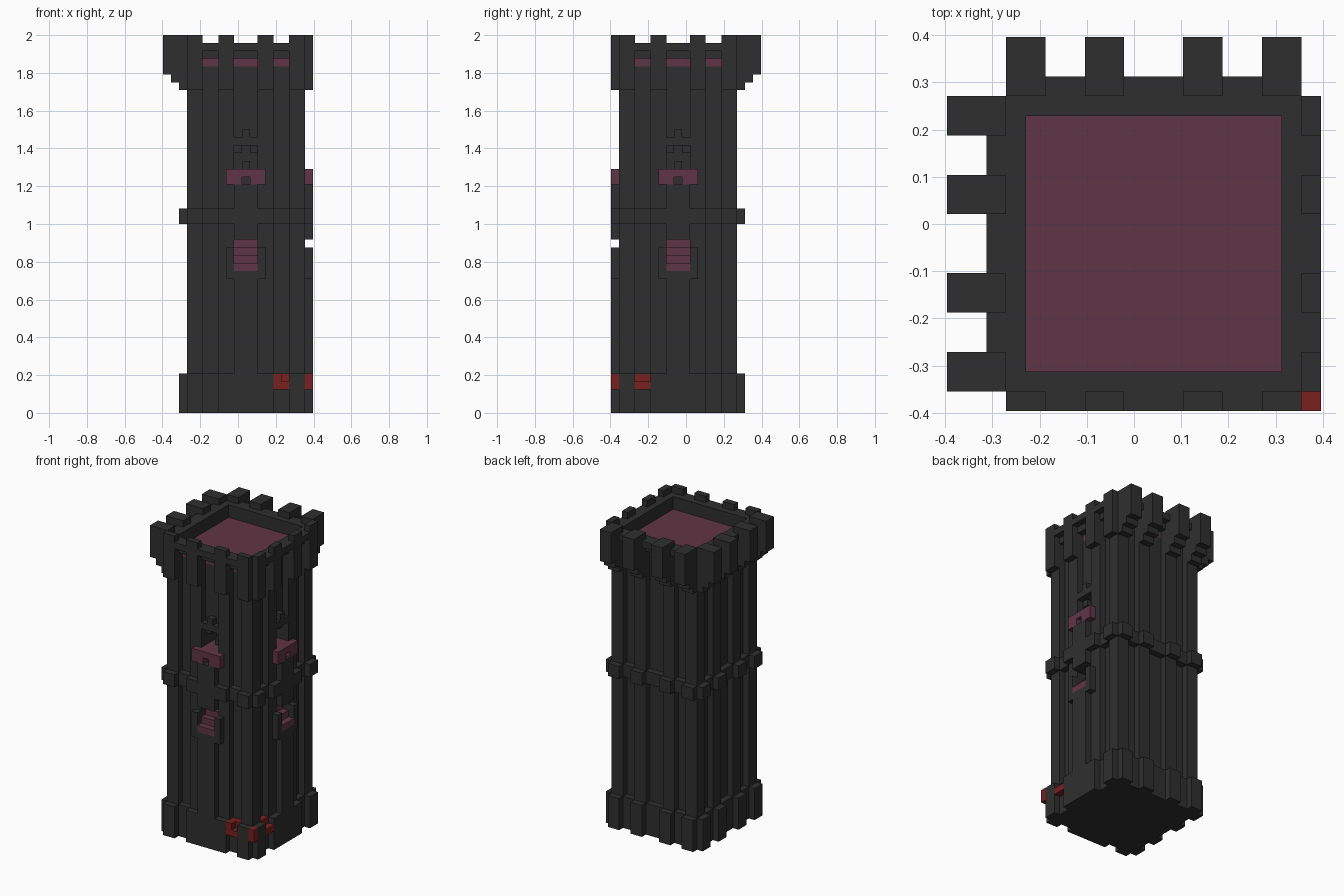
import bpy
import bmesh
from itertools import product
from mathutils import Vector

cube = bpy.data.objects.get("Cube")
if cube:
    bpy.data.objects.remove(cube, do_unlink=True)

U = 2 / 48          # edge of one block
SPAN = 21           # full tower width in blocks
CLIP = 19           # front and right sides are trimmed here
HALF = CLIP * U / 2
ALL = ("front", "back", "left", "right")
FACE = ("front", "right")
PILLARS = ((3, 5), (7, 9), (12, 14), (16, 18))


def make_material(name, rgb):
    mat = bpy.data.materials.new(name)
    mat.use_nodes = True
    mat.diffuse_color = (*rgb, 1)
    bsdf = next(n for n in mat.node_tree.nodes if n.type == 'BSDF_PRINCIPLED')
    bsdf.inputs["Base Color"].default_value = (*rgb, 1)
    return mat


MATS = {
    "stone": make_material("dark stone", (0.028, 0.028, 0.028)),
    "plum": make_material("plum", (0.117, 0.036, 0.06)),
    "red": make_material("red", (0.19, 0.014, 0.014)),
}

blocks = {}         # (column, row from back, height) -> (part, colour)


def cell(side, a, d, z):
    far = SPAN - 1 - d
    return {"front": (a, far, z), "back": (a, d, z),
            "left": (d, a, z), "right": (far, a, z)}[side]


def put(part, colour, along, depth, height, sides=FACE):
    """Fill a box of blocks on each side; depth counts inward from outside."""
    for side in sides:
        for a, d, z in product(range(*along), range(*depth), range(*height)):
            blocks[cell(side, a, d, z)] = (part, colour)


def carve(along, depth, height, sides=FACE):
    for side in sides:
        for a, d, z in product(range(*along), range(*depth), range(*height)):
            blocks.pop(cell(side, a, d, z), None)


# Tower core and roof
put("tower_core", "stone", (4, 17), (4, 17), (0, 44), ("front",))
put("roof", "plum", (4, 17), (4, 17), (44, 45), ("front",))

# Plinth, belt and parapet rings
put("plinth", "stone", (3, 18), (3, 4), (0, 5), ALL)
put("belt", "stone", (3, 18), (3, 4), (24, 26), ALL)
put("parapet", "stone", (3, 18), (3, 4), (45, 47), ALL)
put("parapet", "stone", (3, 18), (2, 3), (46, 47), ALL)

# Pillars with feet, belt blocks and stepped merlons
for p in PILLARS:
    put("pillars", "stone", p, (3, 4), (0, 45), ALL)
    put("plinth", "stone", p, (2, 3), (0, 5), ALL)
    put("belt", "stone", p, (2, 3), (24, 26), ALL)
    for step in range(3):
        put("merlons", "stone", p, (2 - step, 3 - step), (41 + step, 48), ALL)

# Central columns on the two decorated sides
MID = (9, 12)
put("central_column", "stone", MID, (2, 4), (0, 18))
put("central_column", "stone", MID, (2, 4), (22, 29))
put("window_hood", "stone", MID, (3, 4), (29, 35))
put("window_hood", "stone", (10, 11), (3, 4), (35, 36))

# Lower window: stepped sill between side brackets
put("window_bracket", "stone", (8, 13), (2, 3), (17, 18))
for a in (8, 12):
    put("window_bracket", "stone", (a, a + 1), (2, 3), (17, 21))
carve(MID, (2, 6), (18, 22))
for step in range(4):
    put("stepped_sill", "plum", MID, (2 + step, 7), (18 + step, 19 + step))

# Upper window: deep opening, sill and side blocks
carve(MID, (3, 7), (31, 34))
put("upper_sill", "plum", MID, (3, 7), (30, 31))
put("upper_sill", "plum", (8, 13), (2, 3), (30, 31))
for a in ((8, 10), (11, 13)):
    put("upper_sill", "plum", a, (2, 3), (29, 30))
for a in (9, 11):
    put("window_hood", "stone", (a, a + 1), (4, 5), (33, 34))
put("window_hood", "stone", (10, 11), (5, 6), (31, 32))

# Red blocks near the front right corner
put("red_blocks", "red", (14, 16), (2, 3), (3, 4))
put("red_blocks", "red", (14, 15), (2, 3), (4, 5), ("front",))
put("red_blocks", "red", (14, 16), (3, 4), (4, 5))
put("red_blocks", "red", (18, 19), (2, 3), (3, 5), ("front",))

# Trim the front and right sides
blocks = {c: v for c, v in blocks.items() if c[0] < CLIP and c[1] < CLIP}

DIRS = [Vector(d) for d in ((1, 0, 0), (-1, 0, 0), (0, 1, 0),
                            (0, -1, 0), (0, 0, 1), (0, 0, -1))]


def build(part):
    """Mesh the exposed faces of one part and merge flat areas."""
    bm = bmesh.new()
    colour = None
    for c, (owner, col) in blocks.items():
        if owner != part:
            continue
        colour = col
        centre = Vector(c) + Vector((0.5, 0.5, 0.5))
        for n in DIRS:
            if tuple(int(i) for i in Vector(c) + n) in blocks:
                continue
            s = Vector((n.y, n.z, n.x))
            t = n.cross(s)
            ring = [centre + (n + s * i + t * j) / 2
                    for i, j in ((-1, -1), (1, -1), (1, 1), (-1, 1))]
            # the row axis runs opposite to y, so reverse the winding
            bm.faces.new([bm.verts.new((v.x * U - HALF, HALF - v.y * U, v.z * U))
                          for v in reversed(ring)])
    bmesh.ops.remove_doubles(bm, verts=bm.verts, dist=U / 100)
    bmesh.ops.dissolve_limit(bm, angle_limit=0.01, verts=bm.verts, edges=bm.edges)
    mesh = bpy.data.meshes.new(part)
    bm.to_mesh(mesh)
    bm.free()
    mesh.materials.append(MATS[colour])
    bpy.context.collection.objects.link(bpy.data.objects.new(part, mesh))


for name in sorted({v[0] for v in blocks.values()}):
    build(name)
